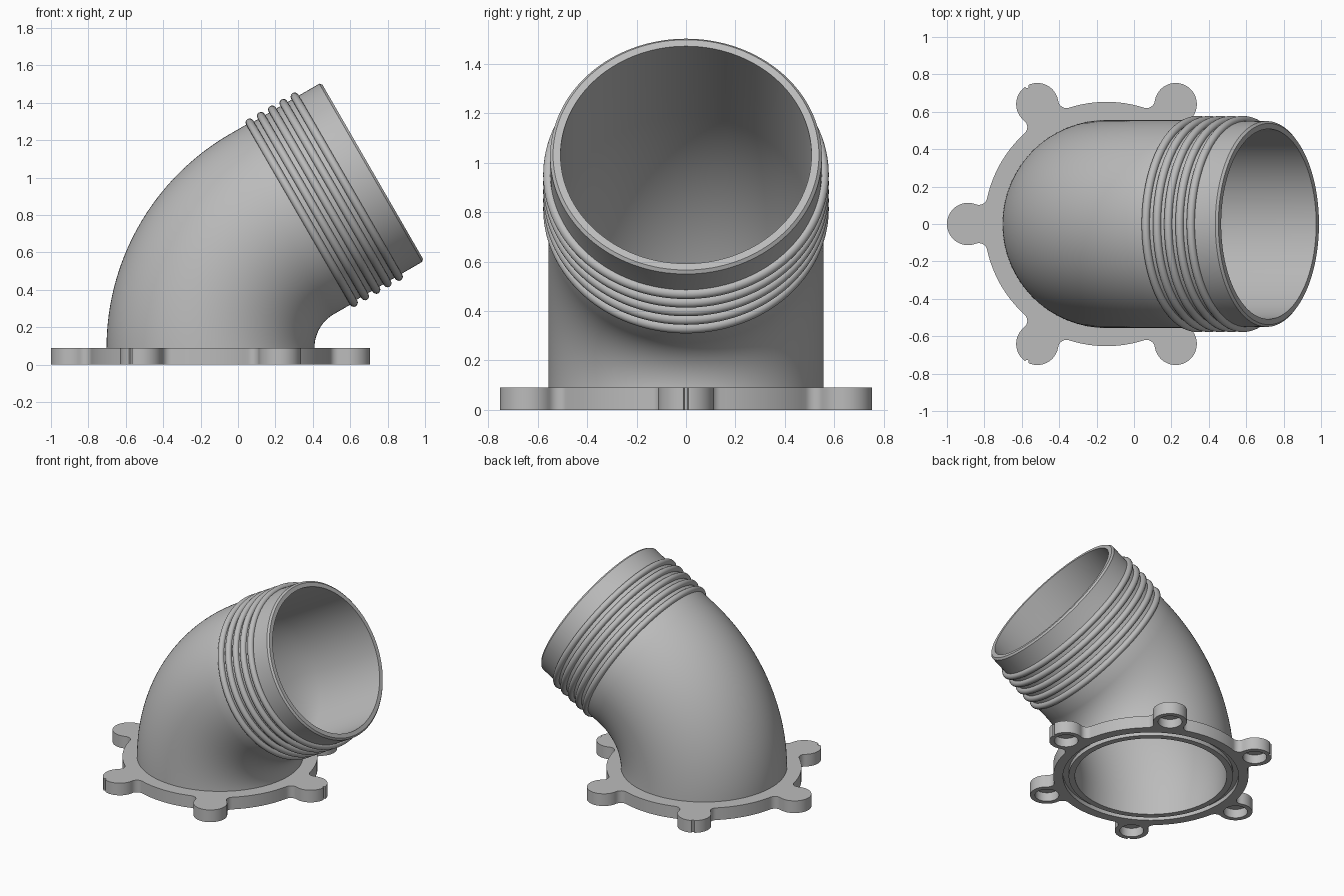
import bpy
import bmesh
from math import sin, cos, pi, radians, sqrt, atan2, acos
from mathutils import Vector

default = bpy.data.objects.get("Cube")
if default:
    bpy.data.objects.remove(default, do_unlink=True)

CX = -0.147             # axis of flange and pipe foot
THICK = 0.09            # flange thickness
BORE, PIPE = 0.508, 0.556
BEND_R, TILT = 0.764, radians(60)
STRAIGHT = 0.56         # straight length after the bend
SEG = 128

grey = bpy.data.materials.new("metal grey")
grey.use_nodes = True
grey.diffuse_color = (0.5, 0.5, 0.5, 1)
grey.node_tree.nodes["Principled BSDF"].inputs["Base Color"].default_value = (0.5, 0.5, 0.5, 1)


def finish(obj, angle=35):
    obj.data.materials.clear()
    obj.data.materials.append(grey)
    bpy.ops.object.select_all(action='DESELECT')
    obj.select_set(True)
    bpy.context.view_layer.objects.active = obj
    bpy.ops.object.shade_smooth_by_angle(angle=radians(angle))


def to_object(bm, name):
    bmesh.ops.recalc_face_normals(bm, faces=bm.faces)
    mesh = bpy.data.meshes.new(name)
    bm.to_mesh(mesh)
    bm.free()
    obj = bpy.data.objects.new(name, mesh)
    bpy.context.collection.objects.link(obj)
    return obj


def loft(name, rings):
    """Closed skin through a cyclic sequence of rings."""
    bm = bmesh.new()
    loops = [[bm.verts.new(p) for p in ring] for ring in rings]
    for a, b in zip(loops, loops[1:] + loops[:1]):
        for i in range(len(a)):
            j = (i + 1) % len(a)
            bm.faces.new((a[i], a[j], b[j], b[i]))
    return to_object(bm, name)


def circle(radius, centre, tilt=0.0):
    u = Vector((cos(tilt), 0, -sin(tilt)))
    v = Vector((0, 1, 0))
    return [centre + radius * (u * cos(t) + v * sin(t))
            for t in (2 * pi * i / SEG for i in range(SEG))]


def arc(c, r, a0, a1, n):
    return [(c[0] + r * cos(a0 + (a1 - a0) * i / n),
             c[1] + r * sin(a0 + (a1 - a0) * i / n)) for i in range(n + 1)]


# Flange outline: six lobes blended into a disc by fillets
DISC, LOBE, REACH, FILLET = 0.653, 0.113, 0.74, 0.045
fx = (REACH**2 + (DISC + FILLET)**2 - (LOBE + FILLET)**2) / (2 * REACH)
fy = sqrt((DISC + FILLET)**2 - fx**2)
disc_ang = atan2(fy, fx)
lobe_ang = atan2(fy, fx - REACH)


def lobe_outline(notched):
    lower = arc((fx, -fy), FILLET, pi - disc_ang, pi - lobe_ang, 8)
    tip = arc((REACH, 0), LOBE, -lobe_ang, lobe_ang, 40)[1:-1]
    if notched:
        mid = len(tip) // 2
        edge = REACH + LOBE
        tip[mid:mid + 1] = [(edge - 0.001, -0.01), (edge - 0.012, -0.006),
                            (edge - 0.012, 0.006), (edge - 0.001, 0.01)]
    upper = [(x, -y) for x, y in reversed(lower)]
    rim = arc((0, 0), DISC, disc_ang, pi / 3 - disc_ang, 16)[1:-1]
    return lower + tip + upper + rim


outline = []
for k in range(6):
    a = k * pi / 3
    for x, y in lobe_outline(k % 2 == 0):
        outline.append((CX + x * cos(a) - y * sin(a), x * sin(a) + y * cos(a)))

bm = bmesh.new()
face = bm.faces.new([bm.verts.new((x, y, 0)) for x, y in outline])
ext = bmesh.ops.extrude_face_region(bm, geom=[face], use_keep_orig=True)
bmesh.ops.translate(bm, vec=(0, 0, THICK),
                    verts=[g for g in ext["geom"] if isinstance(g, bmesh.types.BMVert)])
flange = to_object(bm, "mounting_flange")


# Cutters: bore, seal groove and blind bolt holes from below
def cylinder(name, r, x, y, z0, z1):
    bm = bmesh.new()
    bmesh.ops.create_cone(bm, cap_ends=True, segments=SEG if r > 0.2 else 40,
                          radius1=r, radius2=r, depth=z1 - z0)
    bmesh.ops.translate(bm, verts=bm.verts, vec=(x, y, (z0 + z1) / 2))
    return to_object(bm, name)


def at(z):
    return Vector((CX, 0, z))


cutters = [cylinder("bore_cutter", BORE, CX, 0, -0.1, 0.2),
           loft("groove_cutter", [circle(0.55, at(-0.05)), circle(0.588, at(-0.05)),
                                  circle(0.588, at(0.03)), circle(0.55, at(0.03))])]
for k in range(6):
    a = k * pi / 3
    cutters.append(cylinder("bolt_hole_cutter", 0.08, CX + REACH * cos(a),
                            REACH * sin(a), -0.05, 0.065))
for c in cutters:
    c.hide_render = True
    mod = flange.modifiers.new(c.name, 'BOOLEAN')
    mod.operation = 'DIFFERENCE'
    mod.solver = 'EXACT'
    mod.object = c
bpy.context.view_layer.update()
cut_mesh = bpy.data.meshes.new_from_object(
    flange.evaluated_get(bpy.context.evaluated_depsgraph_get()))
flange.modifiers.clear()
flange.data = cut_mesh
for c in cutters:
    bpy.data.objects.remove(c, do_unlink=True)
finish(flange)

# Elbow pipe: bent section, then straight spout with a chamfered rim
axis = Vector((sin(TILT), 0, cos(TILT)))


def bend_point(t):
    return Vector((CX + BEND_R * (1 - cos(t)), 0, THICK + BEND_R * sin(t)))


bend_end = bend_point(TILT)
BEND_STEPS = 40
angles = [TILT * i / BEND_STEPS for i in range(BEND_STEPS + 1)]
rings = [circle(PIPE, at(THICK - 0.01))]
rings += [circle(PIPE, bend_point(t), t) for t in angles]
for s, r in ((0.12, PIPE), (0.14, 0.55), (STRAIGHT - 0.012, 0.55),
             (STRAIGHT, 0.538), (STRAIGHT, BORE)):
    rings.append(circle(r, bend_end + axis * s, TILT))
rings += [circle(BORE, bend_point(t), t) for t in reversed(angles)]
rings.append(circle(BORE, at(THICK - 0.01)))
finish(loft("elbow_pipe", rings))

# Hose ridges around the spout
for i in range(5):
    bpy.ops.mesh.primitive_torus_add(
        location=bend_end + axis * (0.122 + 0.0695 * i), rotation=(0, TILT, 0),
        major_radius=0.556, minor_radius=0.022, major_segments=SEG, minor_segments=16)
    ridge = bpy.context.object
    ridge.name = ridge.data.name = f"hose_ridge_{i + 1}"
    finish(ridge, 60)
